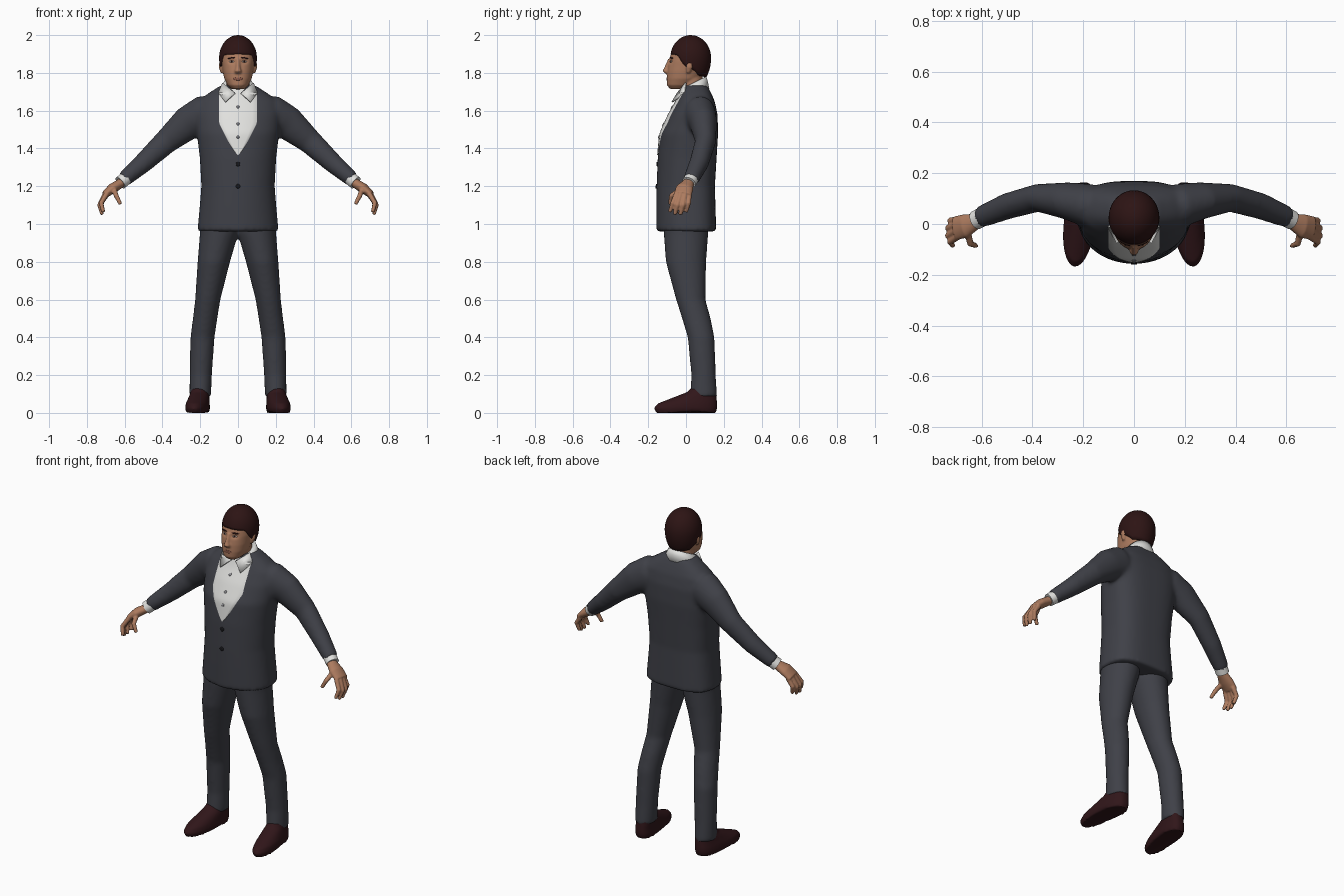
import bpy, bmesh, math
from mathutils import Vector
from mathutils.bvhtree import BVHTree

if "Cube" in bpy.data.objects:
    bpy.data.objects.remove(bpy.data.objects["Cube"])

UP = Vector((0, 0, 1))
SIDES = (1, -1)


def material(name, *rgb):
    m = bpy.data.materials.new(name)
    m.use_nodes = True
    m.diffuse_color = (*rgb, 1)
    bsdf = m.node_tree.nodes["Principled BSDF"]
    bsdf.inputs["Base Color"].default_value = (*rgb, 1)
    bsdf.inputs["Roughness"].default_value = 0.8
    return m


CLOTH = material("charcoal cloth", 0.05, 0.052, 0.064)
SHIRT = material("white shirt", 0.75, 0.75, 0.73)
SKIN = material("skin", 0.42, 0.2, 0.115)
LIPS = material("lips", 0.27, 0.105, 0.07)
HAIR = material("dark brown hair", 0.026, 0.007, 0.007)
SHOE = material("dark leather", 0.03, 0.008, 0.01)
BLACK = material("black button", 0.008, 0.008, 0.01)
GREY = material("grey button", 0.3, 0.3, 0.32)
EYE = material("eye white", 0.5, 0.42, 0.37)


def sweep(bm, stations, n=32, front=2, back=2, up=None):
    """Closed tube; each station is x, y, z, radius along y, radius across."""
    pts = [Vector(s[:3]) for s in stations]
    rings = []
    for i, (p, s) in enumerate(zip(pts, stations)):
        t = up or (pts[min(i + 1, len(pts) - 1)] - pts[max(i - 1, 0)]).normalized()
        u = (Vector((0, 1, 0)) - t * t.y).normalized()
        v = t.cross(u)
        ring = []
        for k in range(n):
            a = math.tau * (k + 0.5) / n
            c, d = math.cos(a), math.sin(a)
            e = 2 / (back if c > 0 else front)
            ring.append(bm.verts.new(p + u * s[3] * math.copysign(abs(c) ** e, c)
                                     + v * s[4] * math.copysign(abs(d) ** e, d)))
        rings.append(ring)
    for r, q in zip(rings, rings[1:]):
        for k in range(n):
            bm.faces.new((r[k], r[k - 1], q[k - 1], q[k]))
    bm.faces.new(rings[0])
    bm.faces.new(rings[-1])


def flip(stations, s):
    return [(p[0] * s, *p[1:]) for p in stations]


def depth(profile):
    """Turn (z, half width, front y, back y) rows into stations."""
    return [(0, (f + b) / 2, z, (b - f) / 2, w) for z, w, f, b in profile]


def finish(name, bm, mat, voxel=0, smooth=0):
    bmesh.ops.recalc_face_normals(bm, faces=bm.faces)
    me = bpy.data.meshes.new(name)
    bm.to_mesh(me)
    bm.free()
    ob = bpy.data.objects.new(name, me)
    bpy.context.collection.objects.link(ob)
    if voxel:
        r = ob.modifiers.new("blend", "REMESH")
        r.mode, r.voxel_size = "VOXEL", voxel
        m = ob.modifiers.new("soften", "SMOOTH")
        m.factor, m.iterations = 0.5, smooth
        dg = bpy.context.evaluated_depsgraph_get()
        me = bpy.data.meshes.new_from_object(ob.evaluated_get(dg))
        ob.modifiers.clear()
        ob.data = me
    me.materials.clear()
    me.materials.append(mat)
    for p in me.polygons:
        p.use_smooth = True
    return ob


def surface(ob):
    me = ob.data
    tree = BVHTree.FromPolygons([v.co for v in me.vertices],
                                [p.vertices[:] for p in me.polygons])

    def front_y(x, z):
        hit = tree.ray_cast(Vector((x, -1, z)), Vector((0, 1, 0)))[0]
        return hit.y if hit else 0
    return front_y


def grid(bm, rows):
    vs = [[bm.verts.new(p) for p in r] for r in rows]
    for r, q in zip(vs, vs[1:]):
        for k in range(len(r) - 1):
            bm.faces.new((r[k], r[k + 1], q[k + 1], q[k]))


def patch(name, on, x, z, rx, rz, mat, lift=0.003, tilt=0):
    """Thin oval plate laid on a front surface."""
    rows = []
    for f in (0.01, 0.5, 0.9, 1):
        row = []
        for k in range(17):
            a = math.tau * k / 16
            px, pz = x + rx * f * math.cos(a), z + rz * f * math.sin(a)
            pz += tilt * (px - x)
            row.append((px, on(px, pz) - (lift if f < 1 else 0), pz))
        rows.append(row)
    bm = bmesh.new()
    grid(bm, rows)
    bmesh.ops.remove_doubles(bm, verts=bm.verts, dist=0.00005)
    return finish(name, bm, mat)


# Jacket: torso and sleeves blended together
bm = bmesh.new()
sweep(bm, depth([(0.96, 0.215, -0.157, 0.16), (1.1, 0.202, -0.157, 0.156),
                 (1.2, 0.194, -0.156, 0.153), (1.35, 0.202, -0.15, 0.162),
                 (1.48, 0.218, -0.137, 0.17), (1.58, 0.225, -0.092, 0.167),
                 (1.65, 0.21, -0.052, 0.152), (1.69, 0.16, -0.035, 0.135),
                 (1.735, 0.09, -0.022, 0.112)]), 48, 2, 3, UP)
arm = [(0.1, 0.06, 1.57, 0.08, 0.09), (0.19, 0.075, 1.575, 0.085, 0.105),
       (0.265, 0.092, 1.535, 0.073, 0.09), (0.38, 0.103, 1.437, 0.055, 0.066),
       (0.5, 0.07, 1.325, 0.052, 0.053), (0.605, 0.027, 1.235, 0.043, 0.041)]
for s in SIDES:
    sweep(bm, flip(arm, s))
jacket = finish("jacket", bm, CLOTH, 0.011, 10)
chest = surface(jacket)

# Trousers
leg = [(0.1, 0, 1.03, 0.12, 0.102), (0.1, 0, 0.95, 0.118, 0.102),
       (0.128, 0, 0.8, 0.107, 0.086), (0.16, 0.025, 0.6, 0.078, 0.067),
       (0.174, 0.055, 0.5, 0.076, 0.065), (0.188, 0.08, 0.4, 0.071, 0.064),
       (0.197, 0.093, 0.2, 0.065, 0.059), (0.2, 0.093, 0.085, 0.073, 0.057)]
bm = bmesh.new()
for s in SIDES:
    sweep(bm, flip(leg, s), up=UP)
finish("trousers", bm, CLOTH, 0.011, 8)

# Shoes, toes turned out a little
shoe = [(0.215, 0, 0, 0.158, 0.058), (0.215, -0.003, 0.025, 0.168, 0.063),
        (0.215, 0.008, 0.05, 0.157, 0.06), (0.212, 0.045, 0.08, 0.117, 0.054),
        (0.21, 0.082, 0.11, 0.076, 0.048), (0.21, 0.09, 0.13, 0.065, 0.045)]
for s, side in zip(SIDES, ("left", "right")):
    bm = bmesh.new()
    sweep(bm, flip(shoe, s), 32, 2, 2.6, UP)
    for v in bm.verts:
        v.co.x -= s * 0.1 * v.co.y
        if v.co.z < 0.01 and -0.05 < v.co.y < 0.07:
            v.co.z += 0.008
    finish(side + "_shoe", bm, SHOE, 0.007, 3)

# Hands and shirt cuffs
palm = [(0.585, 0.03, 1.245, 0.028, 0.026), (0.625, 0.01, 1.213, 0.032, 0.025),
        (0.665, -0.008, 1.188, 0.047, 0.027), (0.705, -0.017, 1.155, 0.047, 0.019)]
fingers = [((0.695, -0.05, 1.16), (0.725, -0.07, 1.11), (0.713, -0.086, 1.063)),
           ((0.702, -0.028, 1.16), (0.733, -0.046, 1.1), (0.719, -0.06, 1.05)),
           ((0.702, -0.005, 1.16), (0.733, -0.016, 1.1), (0.719, -0.03, 1.05)),
           ((0.695, 0.017, 1.155), (0.724, 0.013, 1.11), (0.713, 0, 1.063)),
           ((0.655, -0.035, 1.18), (0.645, -0.077, 1.15), (0.622, -0.086, 1.105))]
cuff = [(0.59, 0.032, 1.245, 0.038, 0.036), (0.623, 0.015, 1.218, 0.038, 0.036)]
for s, side in zip(SIDES, ("left", "right")):
    bm = bmesh.new()
    sweep(bm, flip(palm, s))
    for joints in fingers:
        sweep(bm, flip([(*p, r, r) for p, r in zip(joints, (0.014, 0.013, 0.01))], s), 12)
    finish(side + "_hand", bm, SKIN, 0.005, 2)
    bm = bmesh.new()
    sweep(bm, flip(cuff, s))
    finish(side + "_cuff", bm, SHIRT)
    bpy.context.view_layer.objects.active = bpy.data.objects[side + "_cuff"]
    bpy.context.object.select_set(True)
    bpy.ops.object.shade_smooth_by_angle()
    bpy.context.object.select_set(False)

# Head: skull, neck, nose and ears, with hollowed eye sockets
bm = bmesh.new()
sweep(bm, depth([(1.715, 0.035, -0.085, 0.02), (1.735, 0.056, -0.101, 0.045),
                 (1.77, 0.073, -0.102, 0.08), (1.81, 0.081, -0.1, 0.1),
                 (1.86, 0.087, -0.092, 0.115), (1.9, 0.088, -0.08, 0.115),
                 (1.95, 0.075, -0.045, 0.1), (1.985, 0.04, -0.01, 0.06)]), 40, 2.2, 2, UP)
sweep(bm, [(0, 0.045, 1.64, 0.06, 0.062), (0, 0.025, 1.79, 0.06, 0.062)])
sweep(bm, [(0, -0.083, 1.875, 0.012, 0.01), (0, -0.098, 1.83, 0.017, 0.012),
           (0, -0.102, 1.81, 0.023, 0.019), (0, -0.097, 1.797, 0.014, 0.017)], 16, up=UP)
for s in SIDES:
    sweep(bm, [(s * 0.084, 0.012, 1.8, 0.01, 0.008), (s * 0.09, 0.018, 1.83, 0.019, 0.012),
               (s * 0.09, 0.02, 1.855, 0.015, 0.01)], 16, up=UP)
head = finish("head", bm, SKIN, 0.005, 4)
for v in head.data.vertices:
    if v.co.y < 0:
        d = ((abs(v.co.x) - 0.034) / 0.018) ** 2 + ((v.co.z - 1.861) / 0.011) ** 2
        v.co.y += 0.009 * math.exp(-d)
face = surface(head)
for s, side in zip(SIDES, ("left", "right")):
    patch(side + "_eye", face, s * 0.034, 1.86, 0.013, 0.005, EYE)
    patch(side + "_iris", face, s * 0.034, 1.86, 0.005, 0.005, HAIR, 0.005)
    patch(side + "_eyebrow", face, s * 0.036, 1.879, 0.021, 0.004, HAIR, tilt=-s * 0.1)
patch("lips", face, 0, 1.768, 0.026, 0.008, LIPS)

# Hair: a cap running from the crown to a hairline that varies round the head
hairline = [(0, 1.9), (50, 1.895), (72, 1.835), (95, 1.82), (120, 1.785), (180, 1.772)]
columns = []
for k in range(49):
    a = math.tau * k / 48
    deg = math.degrees(min(a, math.tau - a))
    (d0, z0), (d1, z1) = next(p for p in zip(hairline, hairline[1:]) if deg <= p[1][0] + 0.01)
    low = z0 + (z1 - z0) * (deg - d0) / (d1 - d0)
    end = math.acos((low - 1.88) / (0.12 if low > 1.88 else 0.16))
    col = []
    for j in range(15):
        phi = end * (j + 0.02) / 14.02
        c, r = math.cos(phi), math.sin(phi)
        col.append((0.1 * r * math.sin(a), 0.025 - 0.108 * r * math.cos(a),
                    1.88 + c * (0.12 if c > 0 else 0.16)))
    columns.append(col)
bm = bmesh.new()
grid(bm, columns)
bmesh.ops.remove_doubles(bm, verts=bm.verts, dist=0.0008)
hair = finish("hair", bm, HAIR)
shell = hair.modifiers.new("thickness", "SOLIDIFY")
shell.thickness = 0.014

# Shirt front in the jacket opening
rows = []
for i in range(29):
    z = 1.365 + 0.33 * i / 28
    w = 0.002 + 0.098 * min(1, (z - 1.365) / 0.17) ** 0.8
    xs = [w * (k / 8 - 1) for k in range(17)]
    rows.append([(x, chest(x, z) - (0.005 if abs(x) < w * 0.99 else 0.001), z) for x in xs])
bm = bmesh.new()
grid(bm, rows)
finish("shirt_front", bm, SHIRT)

# Collar band tilted down to the front, with two pointed wings
bm = bmesh.new()
sweep(bm, [(0, 0.042, 1.675, 0.082, 0.1), (0, 0.04, 1.715, 0.076, 0.09),
           (0, 0.038, 1.748, 0.07, 0.076)], up=UP)
for v in bm.verts:
    v.co.z += 0.5 * (v.co.y - 0.04)
finish("collar", bm, SHIRT)
for s, side in zip(SIDES, ("left", "right")):
    bm = bmesh.new()
    wing = [(0.014, -0.042, 1.69), (0.08, 0.002, 1.745), (0.102, -0.004, 1.69), (0.066, -0.07, 1.643)]
    bm.faces.new([bm.verts.new((s * x, y, z)) for x, y, z in wing])
    ob = finish(side + "_collar_wing", bm, SHIRT)
    ob.modifiers.new("thickness", "SOLIDIFY").thickness = 0.008

# Buttons
for i, z in enumerate((1.2, 1.317)):
    patch(f"jacket_button_{i + 1}", chest, 0, z, 0.012, 0.012, BLACK, 0.005)
for i, z in enumerate((1.46, 1.53, 1.62)):
    patch(f"shirt_button_{i + 1}", chest, 0, z, 0.008, 0.008, GREY, 0.009)
